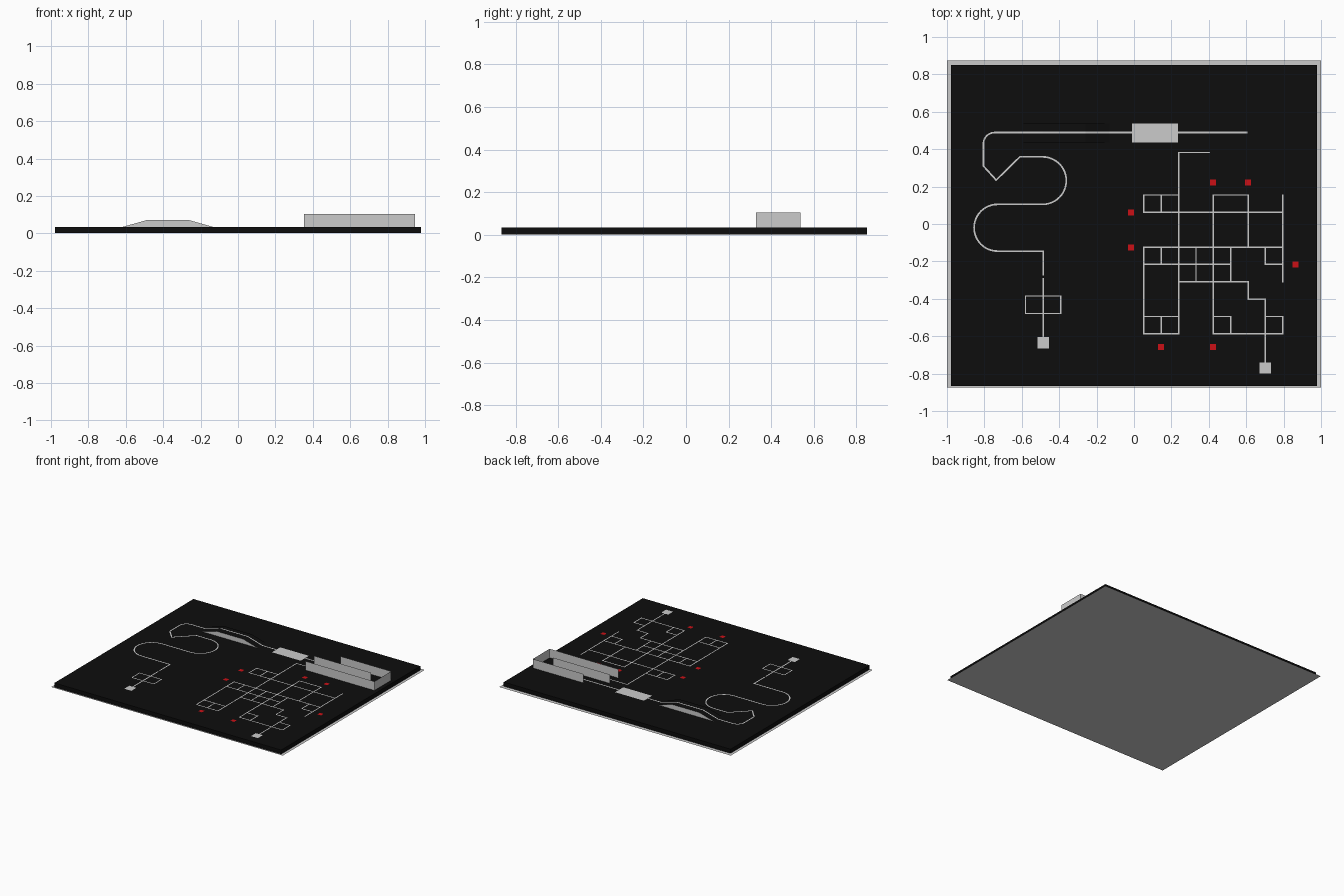
import bpy, math
from mathutils import Vector

if "Cube" in bpy.data.objects:
    bpy.data.objects.remove(bpy.data.objects["Cube"])

TOP = 0.034          # height of the board surface
INK = TOP + 0.0012   # height of the painted lines


def material(name, rgb):
    m = bpy.data.materials.new(name)
    m.diffuse_color = (*rgb, 1)
    m.use_nodes = True
    m.node_tree.nodes["Principled BSDF"].inputs["Base Color"].default_value = m.diffuse_color
    return m


BLACK = material("black", (0.004, 0.004, 0.004))
RED = material("red", (0.6, 0.005, 0.008))


def make(name, verts, faces, mat=None):
    me = bpy.data.meshes.new(name)
    me.from_pydata(verts, [], faces)
    ob = bpy.data.objects.new(name, me)
    bpy.context.collection.objects.link(ob)
    if mat:
        me.materials.append(mat)
    return ob


def patch(name, x0, x1, y0, y1, z, mat=None):
    return make(name, [(x0, y0, z), (x1, y0, z), (x1, y1, z), (x0, y1, z)], [(0, 1, 2, 3)], mat)


def square(name, x, y, size, mat=None):
    h = size / 2
    return patch(name, x - h, x + h, y - h, y + h, INK + 0.0006, mat)


def ribbon(name, pts, width, closed=False):
    """Flat mitred strip along a path of (x, y) or (x, y, z) points."""
    pts = [Vector(p) if len(p) == 3 else Vector((*p, INK)) for p in pts]
    n, verts = len(pts), []
    for i, p in enumerate(pts):
        a = pts[i - 1] if i or closed else None
        b = pts[(i + 1) % n] if i < n - 1 or closed else None
        d = [(v - u).to_2d().normalized() for u, v in ((a, p), (p, b)) if u and v]
        t = sum(d, Vector((0, 0))).normalized()
        off = Vector((-t.y, t.x, 0)) * width / 2 / max(t.dot(d[0]), 0.3)
        verts += [p - off, p + off]
    faces = [(2 * i, 2 * j, 2 * j + 1, 2 * i + 1)
             for i in range(n if closed else n - 1) for j in [(i + 1) % n]]
    return make(name, verts, faces)


def arc(cx, cy, r, a0, a1, n=24):
    return [(cx + r * math.cos(math.radians(a0 + (a1 - a0) * i / n)),
             cy + r * math.sin(math.radians(a0 + (a1 - a0) * i / n))) for i in range(n + 1)]


# Backing sheet and black board
patch("backing_sheet", -1, 1, -0.875, 0.875, 0)
bx, y0, y1, zb = 0.979, -0.866, 0.849, 0.002
make("board", [(x, y, z) for z in (zb, TOP) for x, y in ((-bx, y0), (bx, y0), (bx, y1), (-bx, y1))],
     [(3, 2, 1, 0), (4, 5, 6, 7)] + [(i, (i + 1) % 4, (i + 1) % 4 + 4, i + 4) for i in range(4)], BLACK)

# Ramp: black running surface, grey sides
prof = [(-0.62, TOP), (-0.49, 0.071), (-0.26, 0.071), (-0.13, TOP)]
ramp_y = (0.436, 0.537)
ramp = make("ramp", [(x, y, z) for y in ramp_y for x, z in prof],
            [(0, 3, 2, 1), (4, 5, 6, 7)] + [(i, i + 1, i + 5, i + 4) for i in range(3)])
ramp.data.materials.append(material("grey", (0.8, 0.8, 0.8)))
ramp.data.materials.append(BLACK)
for p in ramp.data.polygons:
    p.material_index = 0 if p.index < 2 else 1

# Winding track on the left, climbing over the ramp
W = 0.009
sx = -0.486
ribbon("track_start_line", [(sx, -0.64), (sx, -0.29)], W)
track = [(sx, -0.275), (sx, -0.145)]
track += arc(-0.73, -0.02, 0.125, 270, 90)
track += arc(-0.489, 0.232, 0.127, -90, 90)
track += [(-0.61, 0.359), (-0.737, 0.235), (-0.805, 0.31)]
track += arc(-0.745, 0.429, 0.06, 180, 90, 10)
track += [(x, 0.489, z + 0.0012) for x, z in prof] + [(0.607, 0.489)]
ribbon("winding_track", track, W)
ribbon("track_loop", [(-0.58, -0.479), (-0.391, -0.479), (-0.391, -0.385), (-0.58, -0.385)], 0.007, True)
square("track_start_pad", sx, -0.634, 0.062)
patch("rough_patch", -0.012, 0.236, 0.436, 0.537, INK - 0.0004)

# Maze lines: column/row grid, row counted downwards
P, X0, Y0 = 0.0928, 0.053, 0.155


def cell(c, r):
    return X0 + c * P, Y0 - r * P


across = {0: [(0, 2), (4, 6)], 1: [(0, 8)], 3: [(0, 8)], 4: [(0, 5), (7, 8)], 5: [(2, 6)],
          6: [(6, 7)], 7: [(0, 2), (4, 5), (7, 8)], 8: [(0, 2), (4, 8)], -2.45: [(2, 3.78)]}
down = {0: [(0, 1), (3, 8)], 1: [(0, 1), (3, 4), (7, 8)], 2: [(-2.45, 8)], 3: [(3, 5)], 4: [(0, 8)],
        5: [(3, 5), (7, 8)], 6: [(0, 3), (5, 6)], 7: [(3, 4), (6, 9.8)], 8: [(0, 5), (7, 8)]}
e = 0.04  # overlap closing the corners
for r, spans in across.items():
    for a, b in spans:
        ribbon("maze_line_across", [cell(a - e, r), cell(b + e, r)], 0.0075)
for c, spans in down.items():
    for a, b in spans:
        ribbon("maze_line_down", [(x, y, INK + 0.0003) for x, y in (cell(c, a - e), cell(c, b + e))], 0.0075)
square("maze_start_pad", 0.702, -0.77, 0.06)

# Red markers around the maze
for x, y in [(0.422, 0.222), (0.61, 0.222), (-0.016, 0.062), (-0.016, -0.126),
             (0.864, -0.217), (0.145, -0.658), (0.422, -0.658)]:
    square("red_marker", x, y, 0.032, RED)

# Thin upright walls of the parking corridor
def wall(name, pts):
    verts = [(x, y, z) for x, y in pts for z in (TOP, 0.104)]
    make(name, verts, [(2 * i, 2 * i + 2, 2 * i + 3, 2 * i + 1) for i in range(len(pts) - 1)])


wall("outer_wall", [(0.353, 0.329), (0.947, 0.329), (0.947, 0.537), (0.511, 0.537)])
wall("middle_wall", [(0.353, 0.436), (0.842, 0.436)])
